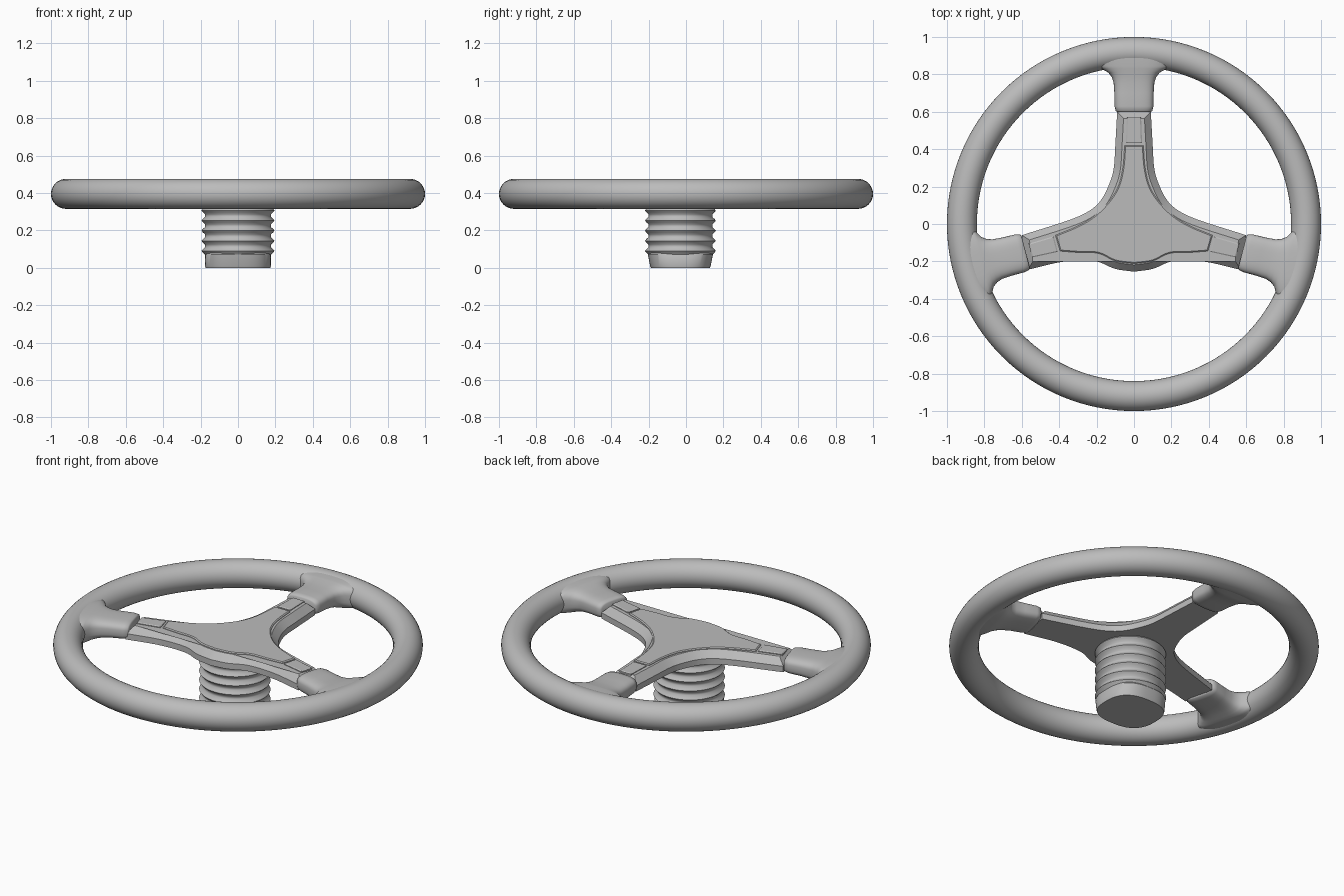
import bpy, bmesh, math
from mathutils import Vector, Matrix

old = bpy.data.objects.get("Cube")
if old:
    bpy.data.objects.remove(old, do_unlink=True)

grey = bpy.data.materials.new("plain_grey")
grey.use_nodes = True
grey.diffuse_color = (0.5, 0.5, 0.5, 1)
grey.node_tree.nodes["Principled BSDF"].inputs["Base Color"].default_value = (0.5, 0.5, 0.5, 1)

SPOKES = {"back": 90, "left": -14.4, "right": 194.4}


def finish(obj, angle):
    obj.data.materials.clear()
    obj.data.materials.append(grey)
    bpy.ops.object.select_all(action="DESELECT")
    obj.select_set(True)
    bpy.context.view_layer.objects.active = obj
    bpy.ops.object.shade_smooth_by_angle(angle=math.radians(angle))


def loft(name, rings, angle=35, chamfer=None, matrix=None):
    """Skin a stack of equal rings, cap both ends, optionally chamfer the last cap."""
    bm = bmesh.new()
    loops = [[bm.verts.new(p) for p in ring] for ring in rings]
    for a, b in zip(loops, loops[1:]):
        for i in range(len(a)):
            j = (i + 1) % len(a)
            bm.faces.new((a[i], a[j], b[j], b[i]))
    bm.faces.new(loops[0])
    top = bm.faces.new(loops[-1])
    bmesh.ops.recalc_face_normals(bm, faces=bm.faces[:])
    if chamfer:
        width, rise = chamfer
        bmesh.ops.inset_region(bm, faces=[top], thickness=width, use_even_offset=True)
        for v in top.verts:
            v.co.z += rise
    if matrix:
        bm.transform(matrix)
    mesh = bpy.data.meshes.new(name)
    bm.to_mesh(mesh)
    bm.free()
    obj = bpy.data.objects.new(name, mesh)
    bpy.context.collection.objects.link(obj)
    finish(obj, angle)
    return obj


def smooth(pts, steps=5):
    """Catmull-Rom curve through a short list of 2D points."""
    p = [Vector(q) for q in pts]
    p = [2 * p[0] - p[1]] + p + [2 * p[-1] - p[-2]]
    out = []
    for a, b, c, d in zip(p, p[1:], p[2:], p[3:]):
        for k in range(steps):
            t = k / steps
            out.append(0.5 * (2 * b + (c - a) * t + (2 * a - 5 * b + 4 * c - d) * t ** 2
                              + (3 * b - a - 3 * c + d) * t ** 3))
    return out + [p[-2]]


def three_arm_outline(upper, lower):
    half = smooth(upper) + smooth(lower)
    return half + [Vector((-p.x, p.y)) for p in reversed(half[:-1])]


def at_height(outline, z):
    return [(p.x, p.y, z) for p in outline]


def superellipse(a, b, power, count=40):
    pts = []
    for i in range(count):
        t = 2 * math.pi * i / count
        c, s = math.cos(t), math.sin(t)
        pts.append((math.copysign(abs(c) ** (2 / power), c) * a,
                    math.copysign(abs(s) ** (2 / power), s) * b))
    return pts


# Rim
bpy.ops.mesh.primitive_torus_add(major_radius=0.92, minor_radius=0.08, major_segments=128,
                                 minor_segments=32, location=(0, 0, 0.395))
rim = bpy.context.object
rim.name = "rim"
finish(rim, 60)

# Three-armed hub plate with chamfered upper edge
plate = three_arm_outline(
    [(0.09, 0.6), (0.1, 0.42), (0.108, 0.3), (0.13, 0.22), (0.175, 0.13),
     (0.24, 0.07), (0.35, 0.02), (0.6, -0.06)],
    [(0.57, -0.245), (0.4, -0.205), (0.28, -0.195), (0.19, -0.203), (0.1, -0.24), (0, -0.255)])
loft("hub_plate", [at_height(plate, 0.37), at_height(plate, 0.405)], 25, (0.036, 0.04))

# Raised centre pad
pad = three_arm_outline(
    [(0.05, 0.42), (0.06, 0.3), (0.085, 0.2), (0.135, 0.12), (0.21, 0.045), (0.3, -0.01), (0.42, -0.06)],
    [(0.395, -0.145), (0.3, -0.152), (0.19, -0.157), (0.1, -0.198), (0, -0.212)])
loft("centre_pad", [at_height(pad, 0.44), at_height(pad, 0.448)], 25, (0.006, 0.005))

# Spoke tiles and the moulded sleeves joining the spokes to the rim
# Sleeve rows: distance, half width, half height, centre height
SLEEVE = [(0.598, 0.088, 0.04, 0.408), (0.604, 0.098, 0.047, 0.408), (0.63, 0.104, 0.051, 0.407),
          (0.7, 0.105, 0.053, 0.404), (0.755, 0.109, 0.057, 0.4), (0.785, 0.119, 0.062, 0.398),
          (0.81, 0.138, 0.067, 0.396), (0.83, 0.175, 0.071, 0.395), (0.845, 0.2, 0.073, 0.395),
          (0.92, 0.215, 0.074, 0.395)]
for side, degrees in SPOKES.items():
    turn = Matrix.Rotation(math.radians(degrees), 4, "Z")
    rows = [[(d, y, zc + z) for y, z in superellipse(w, h, 3.2)] for d, w, h, zc in SLEEVE]
    loft(side + "_spoke_sleeve", rows, 50, None, turn)
    tile = [Vector(q) for q in ((0.432, -0.043), (0.572, -0.038), (0.572, 0.038), (0.432, 0.043))]
    loft(side + "_spoke_tile", [at_height(tile, 0.44), at_height(tile, 0.449)], 25,
         (0.006, 0.004), turn)

# Ribbed column boot, set slightly towards the front
CENTRE_Y = -0.03
boot = [(0.172, 0.06)]
for k in range(6):
    z = 0.09 + k * 0.054
    boot += [(0.176, z - 0.02), (0.19, z - 0.007), (0.195, z), (0.19, z + 0.007), (0.176, z + 0.02)]
boot += [(0.172, 0.39)]
loft("column_boot", [[(x, y + CENTRE_Y, z) for x, y in superellipse(r, r * 0.97, 2, 64)]
                     for r, z in boot], 50)

# Squarish tapered foot below the boot
FOOT = [(0.174, 0.158, 0), (0.176, 0.162, 0.01), (0.176, 0.174, 0.07), (0.165, 0.165, 0.085)]
loft("column_foot", [[(x, y + CENTRE_Y, z) for x, y in superellipse(a, b, 2.6, 64)]
                     for a, b, z in FOOT], 40)
